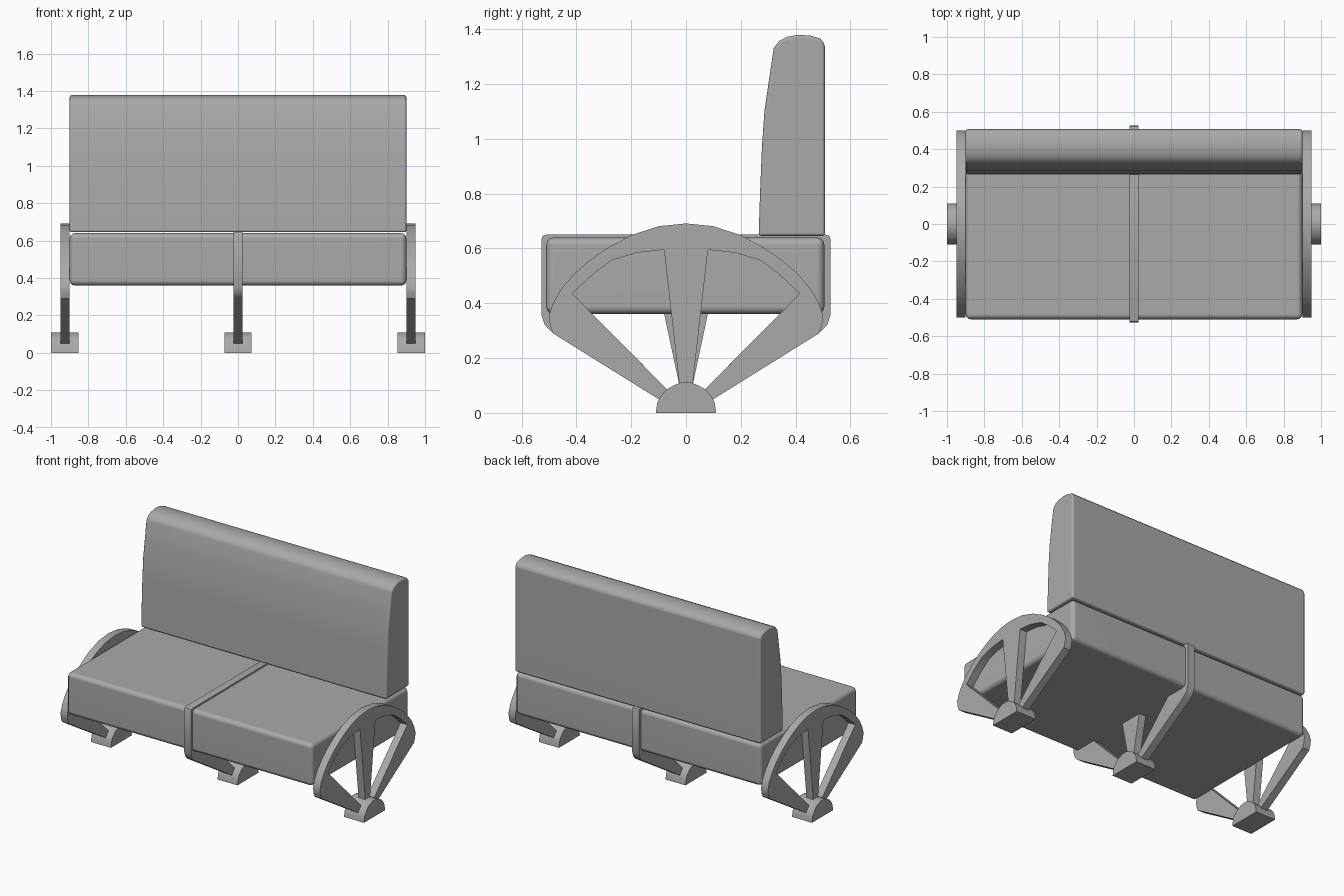
import bpy, bmesh, math

cube = bpy.data.objects.get("Cube")
if cube:
    bpy.data.objects.remove(cube, do_unlink=True)

grey = bpy.data.materials.new("plain grey")
grey.use_nodes = True
colour = (0.4, 0.4, 0.4, 1)
grey.diffuse_color = colour
grey.node_tree.nodes["Principled BSDF"].inputs["Base Color"].default_value = colour


def mirror(points):
    """Close a right-hand half outline with its left-hand reflection."""
    return points + [(-y, z) for y, z in reversed(points) if y > 0]


def plate(name, x, width, outline, holes=(), bevel=0):
    """Extrude a side profile (y, z), with optional holes, along x."""
    bm = bmesh.new()
    for loop in (outline, *holes):
        verts = [bm.verts.new((x - width / 2, y, z)) for y, z in loop]
        for a, b in zip(verts, verts[1:] + verts[:1]):
            bm.edges.new((a, b))
    if holes:
        bmesh.ops.triangle_fill(bm, use_beauty=True, edges=bm.edges[:], normal=(1, 0, 0))
    else:
        bm.faces.new(bm.verts[:])
    result = bmesh.ops.extrude_face_region(bm, geom=bm.faces[:])
    moved = [v for v in result["geom"] if isinstance(v, bmesh.types.BMVert)]
    bmesh.ops.translate(bm, verts=moved, vec=(width, 0, 0))
    bmesh.ops.recalc_face_normals(bm, faces=bm.faces[:])
    if bevel:
        sharp = [e for e in bm.edges if e.calc_face_angle(0) > math.radians(40)]
        bmesh.ops.bevel(bm, geom=sharp, offset=bevel, segments=3, profile=0.5,
                        affect='EDGES', clamp_overlap=True)
    mesh = bpy.data.meshes.new(name)
    bm.to_mesh(mesh)
    bm.free()
    mesh.materials.append(grey)
    obj = bpy.data.objects.new(name, mesh)
    bpy.context.collection.objects.link(obj)
    bpy.ops.object.select_all(action='DESELECT')
    obj.select_set(True)
    bpy.context.view_layer.objects.active = obj
    bpy.ops.object.shade_smooth_by_angle(angle=math.radians(32))
    if bevel:
        obj.modifiers.new("even shading", 'WEIGHTED_NORMAL').keep_sharp = True
    return obj


# Cushions
plate("seat_cushion", 0, 1.8, [(-0.51, 0.36), (0.505, 0.36), (0.505, 0.64), (-0.51, 0.64)],
      bevel=0.028)
plate("backrest_cushion", 0, 1.8,
      [(0.265, 0.645), (0.507, 0.645), (0.507, 1.345), (0.49, 1.365), (0.455, 1.376),
       (0.41, 1.379), (0.37, 1.372), (0.34, 1.357), (0.32, 1.33), (0.302, 1.21),
       (0.286, 1.1), (0.277, 0.97), (0.27, 0.8)], bevel=0.012)

# Feet: half-round blocks
foot = mirror([(0.11, 0), (0.105, 0.035), (0.095, 0.058), (0.07, 0.086), (0.045, 0.1),
               (0.02, 0.11)])
for name, x in (("right_foot", -0.927), ("middle_foot", 0), ("left_foot", 0.927)):
    plate(name, x, 0.146, foot)

# End frames: arched rim with three spokes
arch = mirror([(0.08, 0.04), (0.1, 0.05), (0.485, 0.29), (0.496, 0.32), (0.5, 0.355),
               (0.485, 0.4), (0.455, 0.452), (0.41, 0.505), (0.35, 0.558), (0.28, 0.605),
               (0.2, 0.648), (0.1, 0.681), (0, 0.691)])
window = [(0.068, 0.085), (0.415, 0.435), (0.34, 0.505), (0.27, 0.557), (0.18, 0.584),
          (0.08, 0.595), (0.024, 0.1)]
windows = [window, [(-y, z) for y, z in window]]
for name, x in (("right_end_frame", -0.925), ("left_end_frame", 0.925)):
    plate(name, x, 0.05, arch, windows)

# Middle frame: spokes below the seat and a strap wrapped round it
strap = mirror([(0.08, 0.04), (0.1, 0.05), (0.49, 0.295), (0.515, 0.32), (0.527, 0.355),
                (0.527, 0.635), (0.522, 0.646), (0.51, 0.65)])
gap = [(0.068, 0.085), (0.38, 0.4), (0.088, 0.4), (0.024, 0.1)]
plate("middle_frame", 0, 0.05, strap, [gap, [(-y, z) for y, z in gap]])
